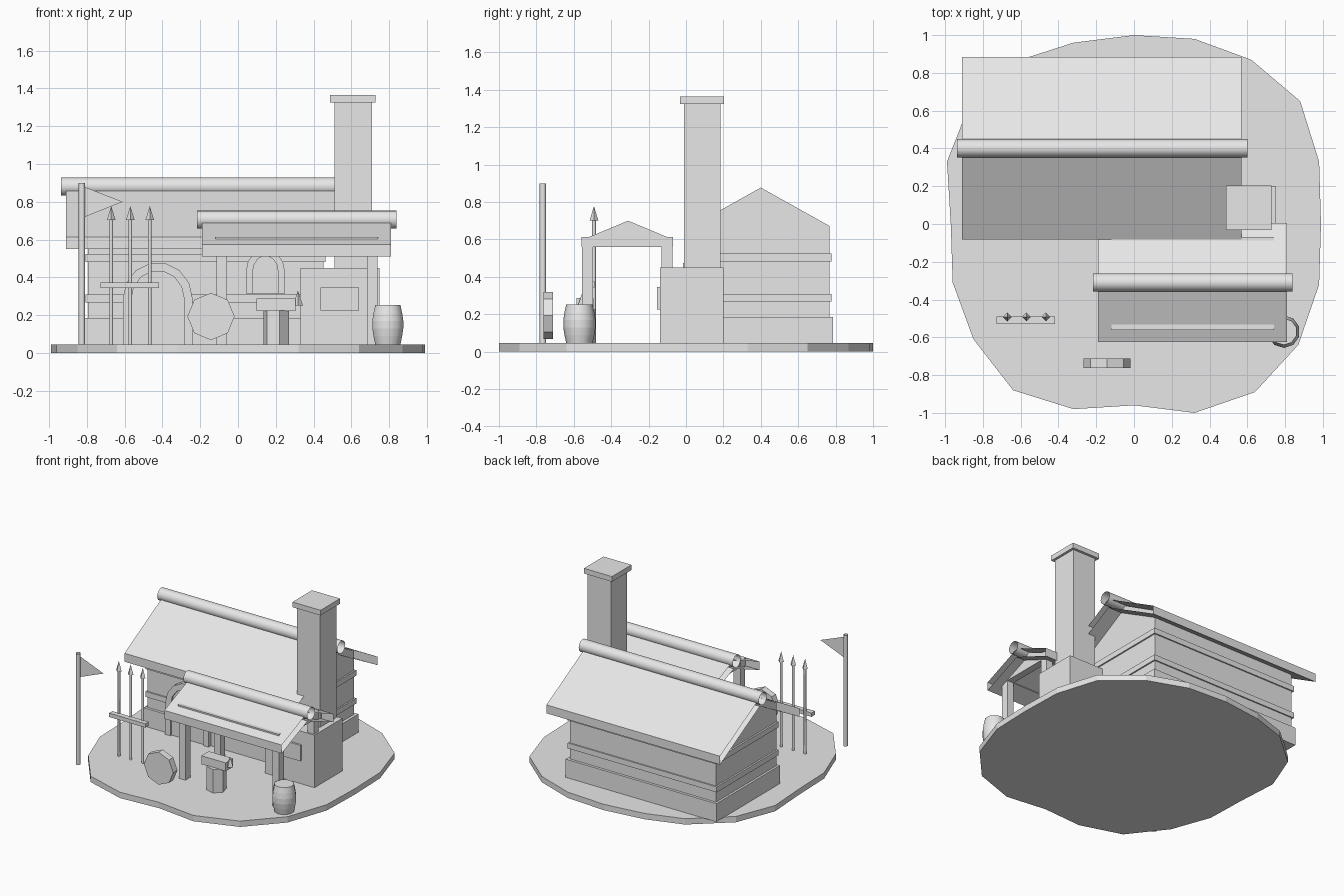
import bpy, bmesh, math
from mathutils import Matrix, Vector

if "Cube" in bpy.data.objects:
    bpy.data.objects.remove(bpy.data.objects["Cube"])

stone = bpy.data.materials.new("plain grey")
stone.diffuse_color = (0.8, 0.8, 0.8, 1)
stone.use_nodes = True
stone.node_tree.nodes["Principled BSDF"].inputs["Base Color"].default_value = stone.diffuse_color


def finish(name, bm, smooth=False):
    bmesh.ops.recalc_face_normals(bm, faces=bm.faces)
    me = bpy.data.meshes.new(name)
    bm.to_mesh(me)
    bm.free()
    me.materials.append(stone)
    ob = bpy.data.objects.new(name, me)
    bpy.context.collection.objects.link(ob)
    if smooth:
        bpy.context.view_layer.objects.active = ob
        ob.select_set(True)
        bpy.ops.object.shade_smooth_by_angle(angle=math.radians(62))
        ob.select_set(False)
    return ob


def box(name, x0, x1, y0, y1, z0, z1):
    bm = bmesh.new()
    bmesh.ops.create_cube(bm, size=1)
    for v in bm.verts:
        v.co = Vector(((x0 + x1) / 2 + v.co.x * (x1 - x0),
                       (y0 + y1) / 2 + v.co.y * (y1 - y0),
                       (z0 + z1) / 2 + v.co.z * (z1 - z0)))
    return finish(name, bm)


def tube(name, center, r1, r2, depth, sides, axis='Z', caps=False, smooth=False, spin=0.0):
    """Cylinder or cone along an axis; open ended unless caps."""
    bm = bmesh.new()
    bmesh.ops.create_cone(bm, cap_ends=caps, segments=sides, radius1=r1, radius2=r2, depth=depth)
    rot = {'Z': Matrix(), 'X': Matrix.Rotation(math.pi / 2, 4, 'Y'),
           'Y': Matrix.Rotation(math.pi / 2, 4, 'X')}[axis]
    bm.transform(Matrix.Translation(center) @ rot @ Matrix.Rotation(spin, 4, 'Z'))
    bmesh.ops.remove_doubles(bm, verts=bm.verts, dist=1e-5)
    return finish(name, bm, smooth)


def extrude(name, pts, axis, a, b, caps=True):
    """Sweep a closed 2D profile from a to b along an axis."""
    place = {'X': lambda p, t: (t, p[0], p[1]), 'Y': lambda p, t: (p[0], t, p[1]),
             'Z': lambda p, t: (p[0], p[1], t)}[axis]
    bm = bmesh.new()
    A = [bm.verts.new(place(p, a)) for p in pts]
    B = [bm.verts.new(place(p, b)) for p in pts]
    n = len(pts)
    for i in range(n):
        j = (i + 1) % n
        bm.faces.new((A[i], A[j], B[j], B[i]))
    if caps:
        bm.faces.new(A)
        bm.faces.new(B)
    return finish(name, bm)


def arch(cx, z0, spring, r, rise, n=7):
    """Points of an arch outline from left foot over the top to right foot."""
    pts = [(cx - r, z0)]
    for i in range(n + 1):
        t = math.pi * (1 - i / n)
        pts.append((cx + r * math.cos(t), spring + rise * math.sin(t)))
    return pts + [(cx + r, z0)]


# Ground slab with an uneven edge
ground = [(0, 1), (.32, .98), (.62, .87), (.88, .65), (.98, .33), (.99, 0), (.98, -.32),
          (.87, -.64), (.64, -.89), (.32, -1), (0, -.96), (-.32, -.98), (-.64, -.88),
          (-.85, -.61), (-.96, -.31), (-.97, 0), (-.99, .33), (-.87, .635), (-.6, .87), (-.32, .96)]
extrude("ground", ground, 'Z', 0, .045)

# House: foundation, gabled walls, wall boards
box("foundation", -.81, .475, .013, .787, .045, .185)
extrude("house_walls", [(.033, .1), (.033, .672), (.4, .877), (.767, .672), (.767, .1)], 'X', -.793, .453)
for i, z in enumerate((.267, .482)):
    box(f"wall_board_{i}", -.806, .464, .023, .777, z, z + .042)


# Roofs: open-ended slabs with a round ridge log
def roof(name, x0, x1, y0, yr, y1, ze, zr, t):
    extrude(name, [(y0, ze), (yr, zr), (y1, ze), (y1, ze - t), (yr, zr - t), (y0, ze - t)],
            'X', x0, x1, caps=False)
    tube(name + "_ridge_log", ((x0 + x1) / 2 + .002, yr + .001, zr + .001), .048, .048,
         x1 - x0 + .056, 16, 'X', smooth=True)


roof("house_roof", -.91, .57, -.082, .4, .885, .615, .88, .065)
roof("porch_roof", -.19, .81, -.625, -.31, .005, .575, .705, .065)

# Porch frame: posts, beams and gable ends
for i, x in enumerate((-.115, .682)):
    for j, y in enumerate((-.555, -.13)):
        box(f"porch_post_{i}{j}", x, x + .056, y, y + .058, .045, .57)
    extrude(f"porch_gable_{i}", [(-.55, .56), (-.55, .6), (-.31, .70), (-.07, .6), (-.07, .56)],
            'X', x, x + .056)
for i, y in enumerate((-.56, -.135)):
    box(f"porch_beam_{i}", -.12, .74, y, y + .065, .56, .613)


# Door and window: arched frames around flat panels
def framed_arch(name, cx, z0, spring, r, rise, w, y_front, y_panel):
    outer = arch(cx, z0, spring, r, rise)
    inner = arch(cx, z0, spring, r - w, rise - w)
    bm = bmesh.new()
    rows = [[bm.verts.new((p[0], y, p[1])) for p in ring]
            for ring, y in ((outer, .04), (outer, y_front), (inner, y_front), (inner, .04))]
    for k in range(3):
        for i in range(len(outer) - 1):
            bm.faces.new((rows[k][i], rows[k][i + 1], rows[k + 1][i + 1], rows[k + 1][i]))
    finish(name + "_frame", bm)
    extrude(name + "_panel", inner, 'Y', y_panel, .04)


framed_arch("door", -.425, .045, .285, .185, .195, .045, -.015, .0)
framed_arch("window", .145, .315, .43, .103, .12, .036, .0, .015)

# Forge with chimney
box("forge", .33, .75, -.14, .2, .045, .45)
box("forge_mouth", .437, .64, -.155, -.13, .225, .347)
box("chimney", .51, .708, -.012, .185, .44, 1.33)
box("chimney_cap", .488, .727, -.033, .204, 1.325, 1.365)

# Weapon rack with three spears
box("rack_rail", -.727, -.418, -.53, -.49, .344, .374)
for i, x in enumerate((-.671, -.57, -.467)):
    tube(f"spear_shaft_{i}", (x, -.492, .375), .01, .01, .66, 6, smooth=True)
    tube(f"spear_tip_{i}", (x, -.492, .74), .023, 0, .075, 4, caps=True)

# Flag pole and flat pennant
tube("flag_pole", (-.826, -.765, .4725), .017, .017, .855, 8, smooth=True)
bm = bmesh.new()
bm.faces.new([bm.verts.new((x, -.765, z)) for x, z in ((-.815, .88), (-.815, .718), (-.61, .80))])
finish("pennant", bm)

# Round shield, eight sided
tube("shield", (-.143, -.737, .193), .125, .125, .052, 8, 'Y', caps=True)

# Anvil on its stump
tube("anvil_stump", (.202, -.55, .135), .07, .07, .18, 6, caps=True, spin=math.radians(15))
box("anvil_block", .097, .305, -.585, -.495, .222, .287)
tube("anvil_horn", (.317, -.55, .29), .027, 0, .08, 4, caps=True)

# Barrel: stacked staves of changing width with a lid
profile = [(.07, .045), (.08, .09), (.086, .13), (.086, .17), (.08, .21), (.07, .253)]
for i, ((r0, z0), (r1, z1)) in enumerate(zip(profile, profile[1:])):
    tube(f"barrel_section_{i}", (.793, -.57, (z0 + z1) / 2), r0, r1, z1 - z0, 10, smooth=True)
tube("barrel_lid", (.793, -.57, .25), .07, .07, .006, 10, caps=True)
